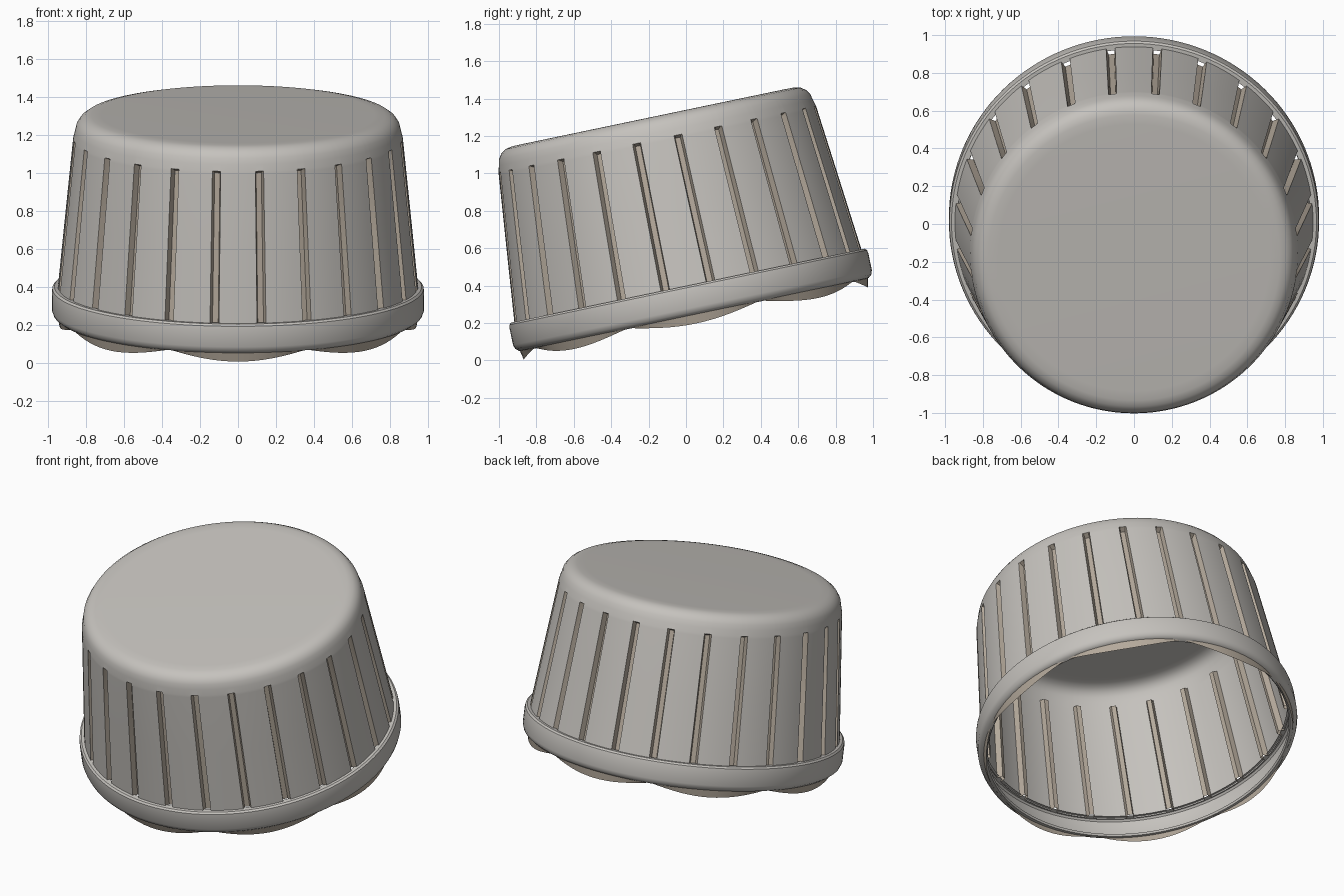
import bpy, bmesh
from math import sin, cos, pi, radians
from mathutils import Matrix, Vector

if "Cube" in bpy.data.objects:
    bpy.data.objects.remove(bpy.data.objects["Cube"])

TILT = radians(11.8)
PLACE = Matrix.Translation(Vector((0, 0.01, 0.40))) @ Matrix.Rotation(TILT, 4, 'X')


def material(name, colour):
    m = bpy.data.materials.new(name)
    m.diffuse_color = colour
    m.use_nodes = True
    m.node_tree.nodes["Principled BSDF"].inputs["Base Color"].default_value = m.diffuse_color
    return m


GREY = material("grey_plastic", (0.56, 0.54, 0.51, 1))
TAN = material("tan_groove", (0.46, 0.40, 0.33, 1))


def lathe(name, angles, rows, point, mats, tan_face=None, cap=False):
    """Skin a closed ring of angles over profile rows; point(row, angle) -> (r, h)."""
    bm = bmesh.new()
    rings = []
    for row in rows:
        ring = []
        for a in angles:
            r, h = point(row, a)
            ring.append(bm.verts.new((r * sin(a), -r * cos(a), h)))
        rings.append(ring)
    n = len(angles)
    for i in range(len(rings) - 1):
        for j in range(n):
            k = (j + 1) % n
            f = bm.faces.new((rings[i][j], rings[i][k], rings[i + 1][k], rings[i + 1][j]))
            if tan_face and tan_face(i, j):
                f.material_index = 1
    if cap:
        bm.faces.new(rings[-1])
    mesh = bpy.data.meshes.new(name)
    bm.to_mesh(mesh)
    bm.free()
    ob = bpy.data.objects.new(name, mesh)
    bpy.context.collection.objects.link(ob)
    for m in mats:
        mesh.materials.append(m)
    ob.matrix_world = PLACE
    bpy.ops.object.select_all(action='DESELECT')
    ob.select_set(True)
    bpy.context.view_layer.objects.active = ob
    bpy.ops.object.shade_smooth_by_angle(angle=radians(35))
    return ob


# Tapered cup wall with 24 pressed grooves and a rounded, closed top
OFFS = [-1.45, -0.95, 0.95, 1.45, 3.5, 5.5, 7.5, 9.5, 11.5]
DEPTH = [0, 0.035, 0.035, 0, 0, 0, 0, 0, 0]
body_angles = [radians(7.5 + 15 * s + o) for s in range(24) for o in OFFS]
depth_at = {a: DEPTH[i % 9] for i, a in enumerate(body_angles)}
# radius, height, groove strength
body_rows = [(0.949, -0.01, 1), (0.908, 0.40, 1), (0.869, 0.785, 1), (0.867, 0.80, 0),
             (0.858, 0.835, 0), (0.850, 0.868, 0), (0.832, 0.895, 0), (0.806, 0.913, 0),
             (0.772, 0.921, 0), (0.72, 0.922, 0)]
lathe("cup_body", body_angles, body_rows,
      lambda row, a: (row[0] - depth_at[a] * row[2], row[1]),
      (GREY, TAN), lambda i, j: i < 3 and j % 9 < 3, cap=True)

# Rounded rim band, open underneath
ring_angles = [2 * pi * i / 128 for i in range(128)]
rim_rows = [(0.900, -0.155), (0.93, -0.162), (0.955, -0.157), (0.972, -0.143), (0.98, -0.12),
            (0.98, -0.03), (0.977, -0.01), (0.966, 0.0), (0.935, 0.0)]
rim_rows[0] = (0.922, -0.150)
lathe("rim_band", ring_angles, rim_rows, lambda row, a: row, (GREY,))

# Scalloped skirt: eight shallow lobes hanging below the rim
lathe("scalloped_skirt", ring_angles, [0, 0.5, 1],
      lambda t, a: (0.952 - 0.012 * t, -0.150 - t * (0.007 + 0.05 * abs(cos(4 * a)))),
      (TAN,))
